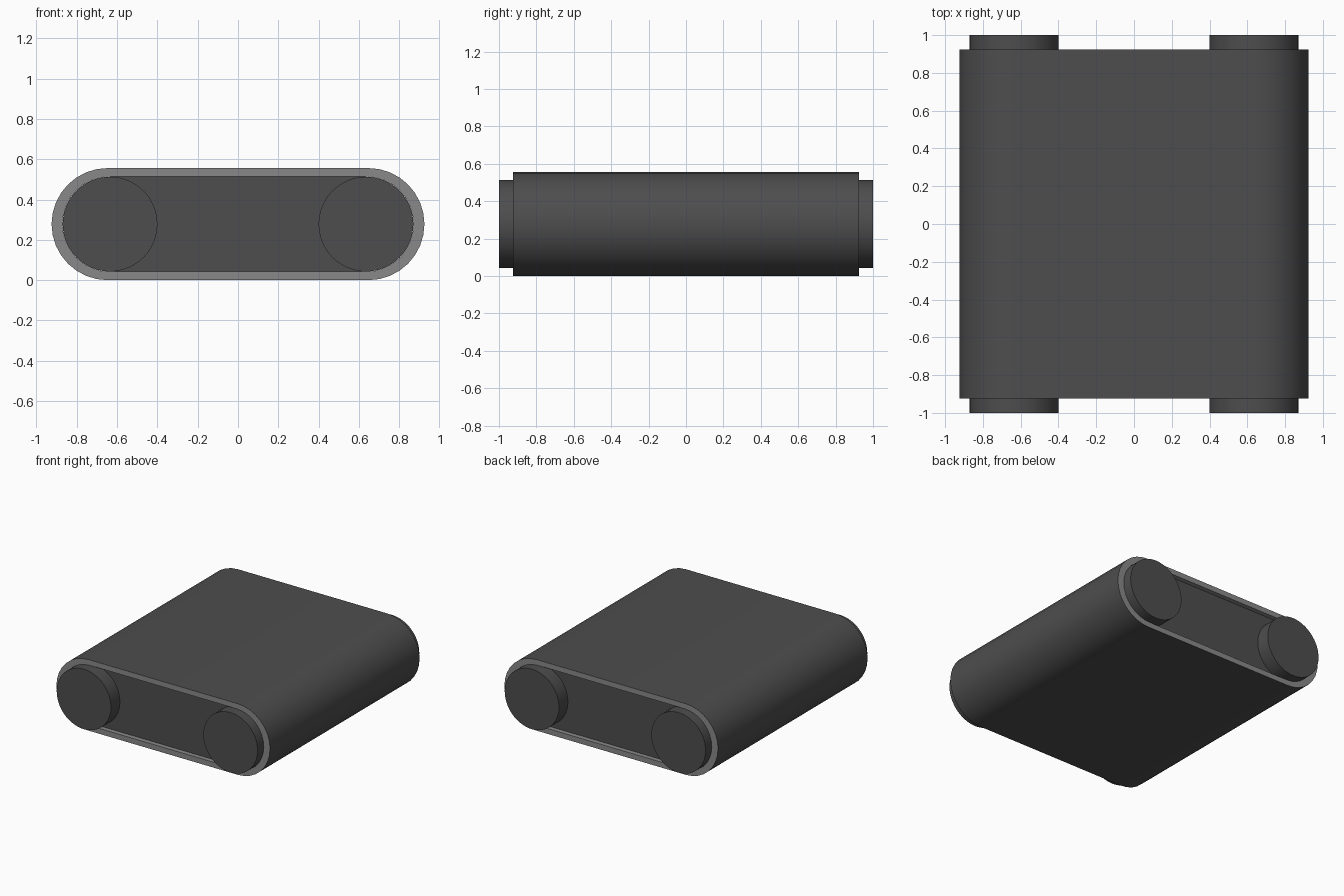
import bpy, bmesh
from math import pi, sin, cos, radians

if "Cube" in bpy.data.objects:
    bpy.data.objects.remove(bpy.data.objects["Cube"])

CZ = 0.278          # height of roller axes
ROLLER_X = 0.635
ROLLER_R = 0.235


def material(name, v):
    m = bpy.data.materials.new(name)
    m.diffuse_color = (v, v, v, 1)
    m.use_nodes = True
    m.node_tree.nodes["Principled BSDF"].inputs["Base Color"].default_value = m.diffuse_color
    return m


dark = material("dark_rubber", 0.075)
light = material("belt_edge_grey", 0.25)


def smooth(obj):
    bpy.ops.object.select_all(action='DESELECT')
    obj.select_set(True)
    bpy.context.view_layer.objects.active = obj
    bpy.ops.object.shade_smooth_by_angle(angle=radians(30))


def stadium(cx, r, n=16):
    pts = []
    for side in (0, 1):
        for i in range(n + 1):
            a = -pi / 2 + pi * (i / n + side)
            pts.append(((cx if side == 0 else -cx) + r * cos(a), CZ + r * sin(a)))
    return pts


# Belt: a stadium-shaped loop with thickness, dark outside and light edges
bm = bmesh.new()
outer, inner = stadium(0.647, 0.278), stadium(ROLLER_X, 0.236)
rings = [[bm.verts.new((x, y, z)) for x, z in pts]
         for pts, y in ((outer, -0.925), (outer, 0.925), (inner, 0.925), (inner, -0.925))]
count = len(outer)
for k in range(4):
    a, b = rings[k], rings[(k + 1) % 4]
    for i in range(count):
        j = (i + 1) % count
        f = bm.faces.new((a[i], a[j], b[j], b[i]))
        f.material_index = 0 if k == 0 else 1
bmesh.ops.recalc_face_normals(bm, faces=bm.faces)
mesh = bpy.data.meshes.new("belt")
bm.to_mesh(mesh)
bm.free()
belt = bpy.data.objects.new("belt", mesh)
bpy.context.collection.objects.link(belt)
mesh.materials.append(dark)
mesh.materials.append(light)
smooth(belt)

# Rollers at both ends, sticking out past the belt
for name, s in (("left_roller", -1), ("right_roller", 1)):
    bpy.ops.mesh.primitive_cylinder_add(vertices=64, radius=ROLLER_R, depth=2,
                                        location=(s * ROLLER_X, 0, CZ),
                                        rotation=(pi / 2, 0, 0))
    roller = bpy.context.object
    roller.name = name
    roller.data.materials.append(dark)
    smooth(roller)

# Core block filling the space between the rollers, slightly recessed
bpy.ops.mesh.primitive_cube_add(size=1, location=(0, 0, CZ))
core = bpy.context.object
core.name = "core_block"
core.scale = (2 * ROLLER_X, 1.78, 2 * ROLLER_R)
core.data.materials.append(dark)
